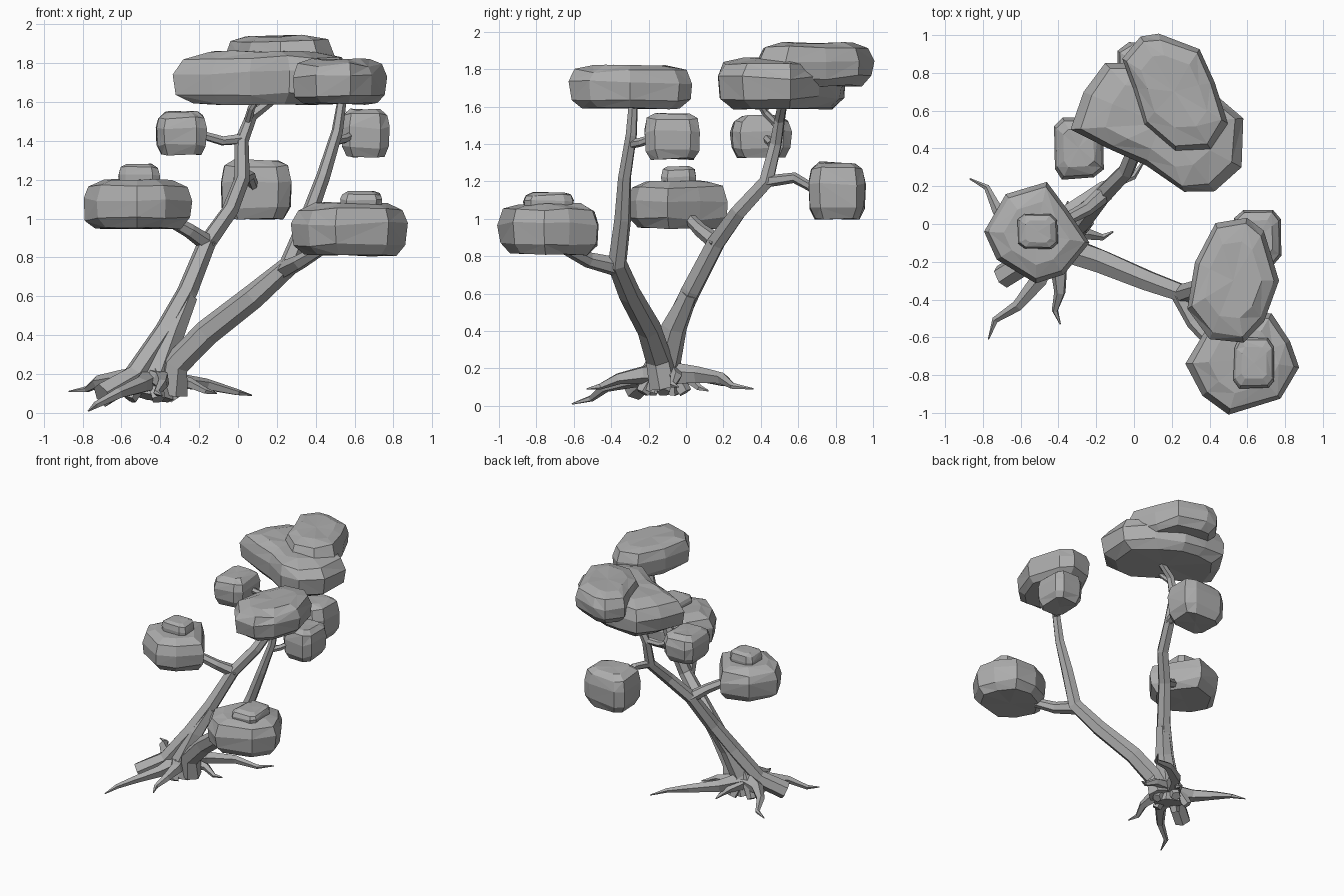
import bpy
import bmesh
import math
import random
from mathutils import Vector

random.seed(4)
cube = bpy.data.objects.get("Cube")
if cube:
    bpy.data.objects.remove(cube, do_unlink=True)

# One plain grey for the whole tree
grey = bpy.data.materials.new("plain_grey")
grey.use_nodes = True
grey_value = (0.42, 0.42, 0.42, 1)
grey.diffuse_color = grey_value
grey.node_tree.nodes["Principled BSDF"].inputs["Base Color"].default_value = grey_value


def finish(bm, name):
    """Turn a bmesh into a flat-shaded object."""
    bmesh.ops.recalc_face_normals(bm, faces=bm.faces)
    mesh = bpy.data.meshes.new(name)
    bm.to_mesh(mesh)
    bm.free()
    mesh.materials.append(grey)
    obj = bpy.data.objects.new(name, mesh)
    bpy.context.collection.objects.link(obj)
    return obj


def bridge(bm, rings, split):
    """Skin a list of vertex rings, optionally cutting quads at random diagonals."""
    for low, high in zip(rings, rings[1:]):
        count = len(low)
        for i in range(count):
            j = (i + 1) % count
            a, b, c, d = low[i], low[j], high[j], high[i]
            if not split:
                bm.faces.new((a, b, c, d))
            elif random.random() < 0.5:
                bm.faces.new((a, b, c))
                bm.faces.new((a, c, d))
            else:
                bm.faces.new((a, b, d))
                bm.faces.new((b, c, d))


def limb(name, path, start, end, sides=6, power=1.0):
    """Tapered angular tube along a path."""
    bm = bmesh.new()
    points = [Vector(p) for p in path]
    last = len(points) - 1
    side = Vector((0.3, -1, 0.2))
    rings = []
    for k, p in enumerate(points):
        along = (points[min(k + 1, last)] - points[max(k - 1, 0)]).normalized()
        side = (side - along * side.dot(along)).normalized()
        other = along.cross(side)
        radius = start + (end - start) * (k / last) ** power
        ring = []
        for s in range(sides):
            angle = math.tau * s / sides
            r = radius * random.uniform(0.92, 1.1)
            ring.append(bm.verts.new(p + (side * math.cos(angle) + other * math.sin(angle)) * r))
        rings.append(ring)
    bridge(bm, rings, False)
    bm.faces.new(rings[0])
    bm.faces.new(rings[-1])
    return finish(bm, name)


def foliage(name, outline, bottom, top, rough=0.012):
    """Chunky cloud of leaves: a plan outline swelled through a rounded profile."""
    bm = bmesh.new()
    centre = sum((Vector(p) for p in outline), Vector((0, 0))) / len(outline)
    rings = []
    for level, scale in ((0, 0.78), (0.2, 0.96), (0.6, 1), (0.88, 0.9), (1, 0.62)):
        ring = []
        wobble = rough if 0 < level < 1 else rough / 2
        for p in outline:
            flat = centre + (Vector(p) - centre) * scale * random.uniform(0.97, 1)
            z = bottom + (top - bottom) * level + random.uniform(-wobble, wobble)
            ring.append(bm.verts.new((flat.x, flat.y, z)))
        rings.append(ring)
    bridge(bm, rings, True)
    caps = [bm.faces.new(rings[0]), bm.faces.new(rings[-1])]
    bmesh.ops.poke(bm, faces=caps)
    return finish(bm, name)


def boxy(x0, x1, y0, y1):
    """Squarish eight-sided plan outline filling the given bounds."""
    outline = []
    for k in range(8):
        angle = math.tau * (k + 0.5) / 8
        c, s = math.cos(angle), math.sin(angle)
        x = math.copysign(abs(c) ** 0.45, c) * random.uniform(0.93, 1.06)
        y = math.copysign(abs(s) ** 0.45, s) * random.uniform(0.93, 1.06)
        outline.append(((x0 + x1 + x * (x1 - x0)) / 2, (y0 + y1 + y * (y1 - y0)) / 2))
    return outline


# Two leaning trunks
limb("rear_trunk", [(-.7, -.28, .09), (-.53, -.17, .19), (-.37, -.07, .42), (-.26, .03, .62),
                    (-.16, .16, .87), (-.04, .28, 1.04), (.02, .43, 1.2), (.02, .48, 1.4),
                    (.07, .5, 1.53), (.2, .52, 1.63)], .068, .026)
limb("front_trunk", [(-.34, -.12, .1), (-.32, -.15, .25), (-.16, -.2, .41), (.08, -.3, .6),
                     (.26, -.37, .76), (.36, -.34, 1), (.44, -.33, 1.22), (.51, -.29, 1.45),
                     (.54, -.28, 1.64)], .08, .024)
limb("trunk_buttress", [(-.44, -.14, .08), (-.42, -.12, .2), (-.34, -.06, .42), (-.26, .02, .6)],
     .11, .05)

# Side branches that carry the lower foliage
limb("left_branch", [(-.15, .17, .87), (-.25, .08, .94), (-.4, 0, 1.02)], .045, .03)
limb("low_front_branch", [(.24, -.36, .74), (.32, -.52, .78), (.46, -.68, .86)], .05, .03)
limb("rear_branch", [(.02, .43, 1.2), (.06, .58, 1.22), (.09, .72, 1.14)], .034, .022)
limb("upper_left_branch", [(.02, .48, 1.41), (-.08, .46, 1.4), (-.22, .42, 1.44)], .028, .02)
limb("upper_right_branch", [(.5, -.29, 1.4), (.55, -.24, 1.41), (.6, -.16, 1.44)], .026, .018)
limb("canopy_fork", [(.05, .49, 1.5), (.07, .42, 1.57), (.12, .37, 1.65)], .022, .015)

# Crooked roots, each running from the trunk base to a pointed tip
hub = Vector((-.45, -.12, .17))
root_tips = {
    "left": (-.87, .24, .11), "front_left": (-.77, -.61, .01), "front": (-.39, -.53, .09),
    "rear_right": (.07, .36, .09), "right": (-.11, -.04, .1), "rear": (-.35, .12, .08),
}
for label, tip in root_tips.items():
    tip = Vector(tip)
    span = tip - hub
    sway = Vector((-span.y, span.x, 0)) * 0.09
    path = [hub, hub + span * 0.3 + sway + Vector((0, 0, .02)),
            hub + span * 0.6 + sway * 0.6 + Vector((0, 0, .025)),
            hub + span * 0.82 - sway * 0.5, tip]
    limb(label + "_root", path, .07, .004, 5, 0.75)

# Broken root stumps below the trunk base
for k in range(5):
    angle = math.tau * k / 5
    foot = hub + Vector((math.cos(angle) * .13, math.sin(angle) * .12, -.1))
    limb("root_stump", [hub + Vector((0, 0, .06)), (hub + foot) / 2 + Vector((0, 0, .05)), foot],
         .06, .035, 5)

# Large foliage clouds
foliage("main_canopy", [(-.34, .5), (-.27, .7), (-.16, .86), (.02, .86), (.2, .84), (.4, .72),
                        (.59, .56), (.57, .3), (.43, .17), (.27, .16), (.06, .31), (-.14, .4)],
        1.59, 1.86)
foliage("canopy_crown", [(-.07, .88), (.03, 1), (.13, 1.01), (.35, .93), (.43, .75), (.5, .53),
                         (.41, .39), (.22, .38), (.05, .52), (-.01, .72)], 1.71, 1.94)
foliage("right_canopy", [(.43, .01), (.6, .04), (.69, -.03), (.77, -.3), (.69, -.52), (.58, -.63),
                         (.4, -.61), (.28, -.45), (.32, -.2)], 1.59, 1.82)
foliage("low_front_cloud", [(.27, -.74), (.38, -.55), (.55, -.46), (.73, -.47), (.83, -.62),
                            (.88, -.76), (.78, -.93), (.5, -1.01), (.36, -.91)], .81, 1.08)
foliage("left_cloud", [(-.8, -.04), (-.68, .16), (-.46, .23), (-.35, .08), (-.23, -.1),
                       (-.37, -.27), (-.52, -.32), (-.73, -.19)], .95, 1.2)

# Small boxy clumps
foliage("left_cloud_tuft", boxy(-.62, -.4, -.14, .06), 1.14, 1.28, .006)
foliage("low_front_tuft", boxy(.52, .75, -.88, -.6), 1.03, 1.14, .006)
foliage("upper_right_clump", boxy(.53, .78, -.23, .09), 1.32, 1.56)
foliage("upper_left_clump", boxy(-.43, -.16, .23, .58), 1.33, 1.55)
foliage("rear_clump", boxy(-.1, .28, .65, .97), 1.0, 1.3)
